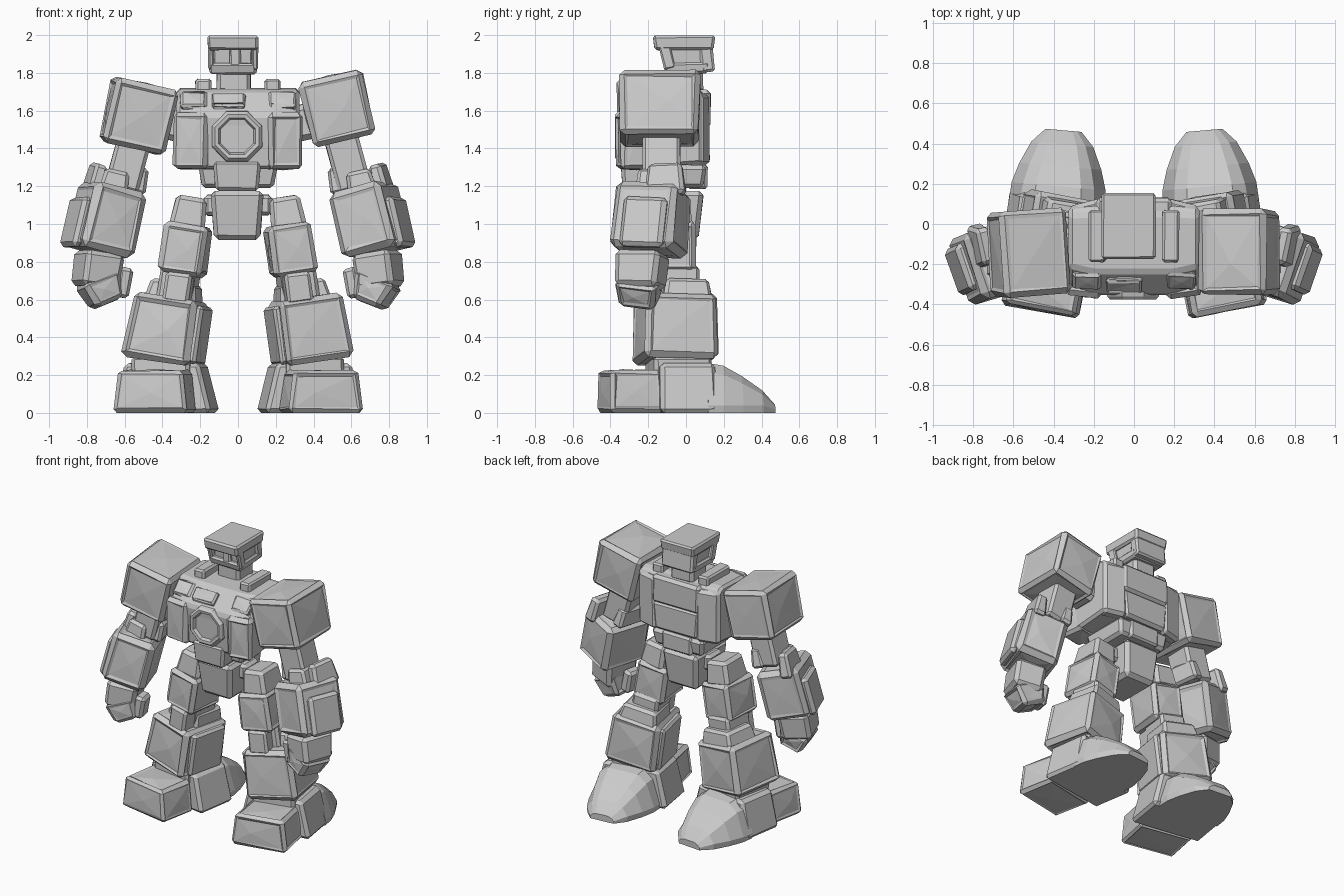
import bpy, bmesh, random
from math import radians, cos, sin, pi
from mathutils import Matrix, Vector

random.seed(4)


def pose(loc, rot=(0, 0, 0)):
    """Placement from a centre and (pitch, tilt, yaw) in degrees."""
    p, t, y = (radians(a) for a in rot)
    return (Matrix.Translation(loc) @ Matrix.Rotation(t, 4, 'Y')
            @ Matrix.Rotation(p, 4, 'X') @ Matrix.Rotation(y, 4, 'Z'))


def finish(bm, name, mat, jitter=0.0):
    for v in bm.verts:
        v.co += Vector(random.uniform(-jitter, jitter) for _ in range(3))
    bm.transform(mat)
    for v in bm.verts:
        v.co.z = max(v.co.z, 0)
    bmesh.ops.recalc_face_normals(bm, faces=bm.faces)
    mesh = bpy.data.meshes.new(name)
    bm.to_mesh(mesh)
    bm.free()
    obj = bpy.data.objects.new(name, mesh)
    bpy.context.collection.objects.link(obj)
    return obj


def box(name, loc, size, rot=(0, 0, 0), top=(1, 1), bottom=(1, 1), bev=0.018, dent=0.0):
    """Chamfered armour block; dent sinks and creases its main faces."""
    bm = bmesh.new()
    bmesh.ops.create_cube(bm, size=1)
    for v in bm.verts:
        k = top if v.co.z > 0 else bottom
        v.co = Vector((v.co.x * size[0] * k[0], v.co.y * size[1] * k[1], v.co.z * size[2]))
    bmesh.ops.bevel(bm, geom=bm.edges[:], offset=bev, segments=1, affect='EDGES')
    if dent:
        main = sorted(bm.faces, key=lambda f: f.calc_area())[-6:]
        bmesh.ops.inset_individual(bm, faces=main, thickness=bev * 0.7, depth=-dent * 0.6)
        for v in bmesh.ops.poke(bm, faces=main, offset=dent * 0.8)['verts']:
            # slide each crease point along its face
            f = v.link_faces[0]
            edge = next(e for e in f.edges if v not in e.verts)
            along = edge.verts[0].co - edge.verts[1].co
            v.co += along * random.uniform(-0.2, 0.2)
    return finish(bm, name, pose(loc, rot), 0.005 if dent else 0.002)


def loft(name, rings, mat, bev=0.0):
    """Skin closed rings of equal length and cap both ends."""
    bm = bmesh.new()
    vs = [[bm.verts.new(p) for p in r] for r in rings]
    n = len(rings[0])
    for a, b in zip(vs, vs[1:]):
        for i in range(n):
            bm.faces.new((a[i], a[(i + 1) % n], b[(i + 1) % n], b[i]))
    bm.faces.new(vs[0])
    bm.faces.new(vs[-1])
    bmesh.ops.recalc_face_normals(bm, faces=bm.faces)
    if bev:
        bmesh.ops.bevel(bm, geom=bm.edges[:], offset=bev, segments=1, affect='EDGES')
    return finish(bm, name, mat)


# Head: brim slab, recessed face, cheeks, chin, neck
box("head_top", (-0.027, -0.01, 1.96), (0.275, 0.335, 0.08), bottom=(0.96, 0.92), bev=0.014)
box("head_core", (-0.027, 0.015, 1.88), (0.23, 0.23, 0.15), bottom=(0.96, 0.9))
box("head_back", (-0.027, 0.11, 1.88), (0.25, 0.07, 0.15), (6, 0, 0), bev=0.012)
box("face_nose", (-0.015, -0.09, 1.885), (0.06, 0.05, 0.11), bev=0.01)
box("face_chin", (-0.027, 0.005, 1.825), (0.26, 0.25, 0.06), (2, 0, 0), bottom=(0.94, 0.9), bev=0.012)
for x in (-0.143, 0.09):
    box("cheek", (x, -0.1, 1.885), (0.032, 0.06, 0.13), (14, 0, 0), bev=0.009)
box("neck", (-0.022, 0.0, 1.76), (0.18, 0.18, 0.13), bev=0.02)

# Chest
profile = [(-0.33, 1.29), (-0.355, 1.58), (-0.24, 1.71), (0.05, 1.72), (0.10, 1.69), (0.10, 1.32)]
loft("chest", [[(x, y * k, z) for y, z in profile]
               for x, k in ((-0.325, 0.88), (-0.2, 1), (0.2, 1), (0.325, 0.88))], Matrix(), 0.018)
for s in (-1, 1):
    box("chest_plate", (s * 0.24, -0.265, 1.44), (0.185, 0.19, 0.3), (0, 0, s * 8), bev=0.022, dent=0.006)
    box("upper_chest_plate", (s * 0.235, -0.275, 1.65), (0.14, 0.05, 0.11), (-45, 0, 0), bev=0.012, dent=0.006)
    box("back_wing", (s * 0.235, 0.065, 1.5), (0.17, 0.09, 0.38), (0, 0, -s * 14), bev=0.022)
    box("shoulder_joint", (s * 0.355, -0.12, 1.54), (0.14, 0.2, 0.19), (0, -s * 12, 0), bev=0.03)
    box("collar_bar", (s * 0.183, -0.06, 1.725), (0.085, 0.26, 0.085), bev=0.012)
box("throat_plate", (-0.05, -0.3, 1.65), (0.18, 0.04, 0.09), (-45, 0, 0), bev=0.01, dent=0.004)
box("back_plate", (0, 0.075, 1.61), (0.38, 0.11, 0.2), bev=0.02)
box("lower_back_plate", (0, 0.075, 1.42), (0.38, 0.10, 0.2), bottom=(0.9, 1), bev=0.02)

# Octagonal chest ring with a sunken centre
octagon = [(cos(pi / 8 + i * pi / 4), sin(pi / 8 + i * pi / 4)) for i in range(8)]
loft("chest_ring", [[(-0.005 + c * r, y, 1.465 + d * r) for c, d in octagon]
                    for r, y in ((0.15, -0.32), (0.14, -0.36), (0.125, -0.375), (0.105, -0.372), (0.095, -0.35))],
     Matrix())

# Waist and pelvis
box("waist", (0, -0.07, 1.25), (0.42, 0.36, 0.12), bottom=(0.9, 0.9), bev=0.02)
box("belly_plate", (-0.005, -0.26, 1.255), (0.255, 0.17, 0.16), bottom=(0.9, 0.9))
box("spine_block", (0, 0.06, 1.25), (0.24, 0.11, 0.13), bev=0.015)
box("hip_axle", (0, -0.09, 1.10), (0.36, 0.16, 0.11), bev=0.02)
box("pelvis", (-0.005, -0.095, 1.045), (0.285, 0.38, 0.26), bottom=(0.86, 0.84), bev=0.025)

for s in (-1, 1):
    side = "left_" if s < 0 else "right_"

    # Arm
    box(side + "shoulder_armor", (s * 0.525, -0.14, 1.592 + s * 0.02), (0.345, 0.43, 0.35),
        (0, -s * 13, -s * 4 if s < 0 else 0), bottom=(0.98, 0.96), bev=0.026, dent=0.01)
    box(side + "upper_arm", (s * 0.58, -0.13, 1.33), (0.18, 0.20, 0.30), (0, -s * 15, 0))
    for dx, y, h in ((0.755, -0.11, 0.17), (0.535, -0.11, 0.14)):
        box(side + "elbow_guard", (s * dx, y, 1.235), (0.09, 0.22, h), (0, -s * 14, -s * 12), top=(0.75, 0.8))
    box(side + "elbow", (s * 0.65, -0.19, 1.22), (0.16, 0.16, 0.13), (0, -s * 13, 0), top=(0.8, 0.8))
    box(side + "forearm", (s * 0.702, -0.185, 1.02), (0.305, 0.355, 0.355),
        (-6, -s * 13, -s * 18), top=(0.97, 0.97), bev=0.032, dent=0.011)
    box(side + "forearm_plate", (s * 0.855, -0.225, 1.01), (0.06, 0.24, 0.27),
        (-6, -s * 13, -s * 18), bev=0.022)
    box(side + "palm", (s * 0.745, -0.235, 0.755), (0.215, 0.25, 0.19), (-4, -s * 8, -s * 18),
        bottom=(0.95, 0.92), bev=0.025)
    box(side + "fingers", (s * 0.722, -0.245, 0.645), (0.22, 0.23, 0.15), (0, s * 22, -s * 15),
        bottom=(0.7, 0.82), bev=0.022, dent=0.006)
    box(side + "thumb", (s * 0.61, -0.24, 0.69), (0.075, 0.12, 0.16), (0, -s * 10, -s * 10), bev=0.018)

    # Thigh and knee
    box(side + "hip", (s * 0.258, -0.09, 1.06), (0.19, 0.25, 0.17), (0, -s * 9, 0), top=(0.85, 0.85), bev=0.022)
    box(side + "thigh", (s * 0.278, -0.1, 0.865), (0.235, 0.29, 0.27), (0, -s * 9, s * 6),
        bev=0.024, dent=0.008)
    box(side + "knee", (s * 0.315, -0.05, 0.68), (0.19, 0.22, 0.18), (0, -s * 9, s * 8))
    box(side + "knee_cap", (s * 0.315, -0.18, 0.66), (0.14, 0.13, 0.16), (0, -s * 8, s * 8), bev=0.016)
    box(side + "shin_collar", (s * 0.335, -0.01, 0.625), (0.29, 0.27, 0.14), (0, -s * 9, s * 10), top=(0.82, 0.85))

    # Shin and ankle
    box(side + "shin", (s * 0.378, -0.055, 0.44), (0.365, 0.395, 0.35), (0, -s * 9, s * 11),
        top=(0.95, 0.97), bottom=(1.02, 1.02), bev=0.028, dent=0.012)
    box(side + "shin_side_plate", (s * 0.208, -0.08, 0.41), (0.06, 0.29, 0.31), (0, -s * 8, s * 11), bev=0.016)
    box(side + "ankle", (s * 0.385, -0.04, 0.24), (0.31, 0.31, 0.12), (0, 0, s * 10))

    # Foot: heel block, middle and tapering toe
    box(side + "heel", (s * 0.44, -0.295, 0.113), (0.40, 0.29, 0.226), (0, 0, s * 11),
        top=(0.86, 0.94), bev=0.02, dent=0.007)
    box(side + "foot_middle", (s * 0.382, -0.02, 0.132), (0.53, 0.31, 0.264), (0, 0, s * 9),
        top=(0.76, 0.95), bev=0.022)
    rings = []
    for y, w, wt, h in ((0.10, 0.24, 0.15, 0.265), (0.19, 0.235, 0.14, 0.25), (0.29, 0.205, 0.12, 0.195),
                        (0.40, 0.155, 0.09, 0.12), (0.47, 0.09, 0.055, 0.045)):
        half = [(w * 0.97, 0), (w, min(0.04, h * 0.4)), (w * 0.4 + wt * 0.6, h * 0.8), (wt * 0.8, h)]
        rings.append([(x, y, z) for x, z in half] + [(-x, y, z) for x, z in half[::-1]])
    loft(side + "toe", rings, pose((s * 0.392, -0.002, 0), (0, 0, s * 5)))
